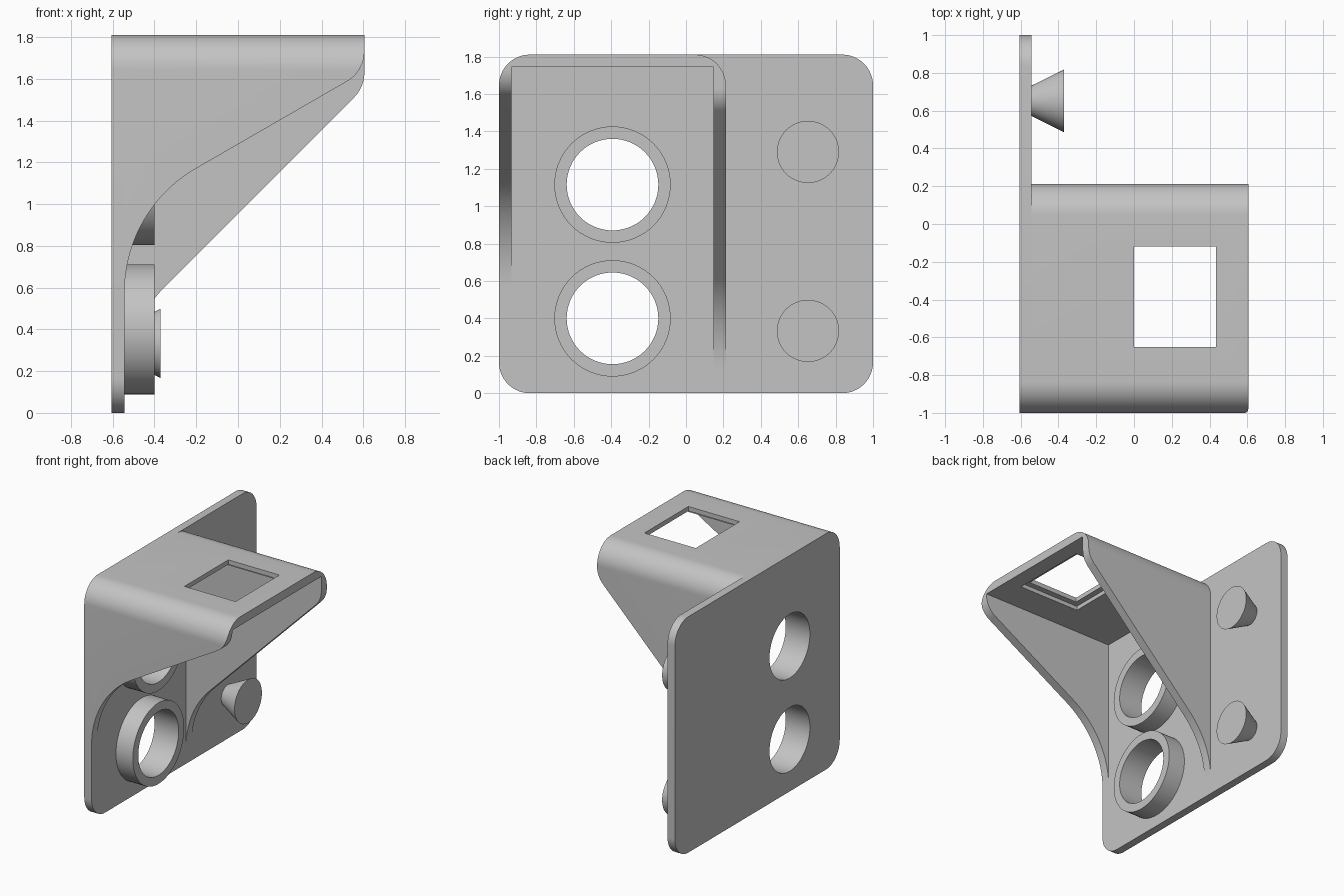
import bpy, bmesh
from math import radians, sin, cos, pi
from mathutils import Vector, Matrix

cube = bpy.data.objects.get("Cube")
if cube:
    bpy.data.objects.remove(cube)

grey = bpy.data.materials.new("light grey")
grey.use_nodes = True
grey.diffuse_color = (0.55, 0.55, 0.55, 1)
grey.node_tree.nodes["Principled BSDF"].inputs["Base Color"].default_value = (0.55, 0.55, 0.55, 1)

BACK, FACE, TIP = -0.605, -0.543, 0.605   # plate back, plate face, hood tip
TOP, WALL, ROUND = 1.81, 0.067, 0.165
HOOD_Y = (-1.0, 0.213)


def finish(name, bm):
    bmesh.ops.recalc_face_normals(bm, faces=bm.faces[:])
    mesh = bpy.data.meshes.new(name)
    bm.to_mesh(mesh)
    bm.free()
    mesh.materials.append(grey)
    obj = bpy.data.objects.new(name, mesh)
    bpy.context.collection.objects.link(obj)
    return obj


def arc(cx, cz, r, start, end, steps=16):
    angles = [radians(start + (end - start) * i / steps) for i in range(steps + 1)]
    return [(cx + r * cos(a), cz + r * sin(a)) for a in angles]


def prism(name, points, axis, lo, hi):
    """Extrude a closed outline along x (outline in y, z) or y (outline in x, z)."""
    bm = bmesh.new()
    place = (lambda a, b: (lo, a, b)) if axis == "x" else (lambda a, b: (a, lo, b))
    face = bm.faces.new([bm.verts.new(place(a, b)) for a, b in points])
    new = bmesh.ops.extrude_face_region(bm, geom=[face])["geom"]
    shift = Vector((hi - lo, 0, 0)) if axis == "x" else Vector((0, hi - lo, 0))
    bmesh.ops.translate(bm, vec=shift, verts=[v for v in new if isinstance(v, bmesh.types.BMVert)])
    return finish(name, bm)


def lathe(name, profile, y, z, steps=64):
    """Revolve a closed (x, radius) profile about an x-parallel axis."""
    bm = bmesh.new()
    rings = [[bm.verts.new((x, y + r * cos(2 * pi * i / steps), z + r * sin(2 * pi * i / steps)))
              for x, r in profile] for i in range(steps)]
    n = len(profile)
    for i in range(steps):
        a, b = rings[i], rings[(i + 1) % steps]
        for j in range(n):
            k = (j + 1) % n
            bm.faces.new((a[j], a[k], b[k], b[j]))
    return finish(name, bm)


def cone(name, x0, x1, r0, r1, y, z):
    bm = bmesh.new()
    place = Matrix.Translation(((x0 + x1) / 2, y, z)) @ Matrix.Rotation(pi / 2, 4, "Y")
    bmesh.ops.create_cone(bm, cap_ends=True, segments=64, radius1=r0, radius2=r1,
                          depth=x1 - x0, matrix=place)
    return finish(name, bm)


def box(name, x0, x1, y0, y1, z0, z1):
    return prism(name, [(x0, z0), (x1, z0), (x1, z1), (x0, z1)], "y", y0, y1)


def cut(obj, cutter):
    mod = obj.modifiers.new("cut", "BOOLEAN")
    mod.operation, mod.solver, mod.object = "DIFFERENCE", "EXACT", cutter
    bpy.context.view_layer.objects.active = obj
    bpy.ops.object.modifier_apply(modifier=mod.name)
    bpy.data.objects.remove(cutter)


# Mounting plate with rounded corners
e = 1 - ROUND
outline = (arc(e, TOP - ROUND, ROUND, 0, 90) + arc(-e, TOP - ROUND, ROUND, 90, 180)
           + arc(-e, ROUND, ROUND, 180, 270) + arc(e, ROUND, ROUND, 270, 360))
plate = prism("mounting_plate", outline, "x", BACK, FACE)
parts = [plate]

# Two holes with raised collars
for label, z in (("upper", 1.115), ("lower", 0.4)):
    cut(plate, cone("hole_cutter", BACK - 0.1, FACE + 0.1, 0.245, 0.245, -0.393, z))
    parts.append(lathe(label + "_collar", [(FACE - 0.01, 0.245), (-0.4, 0.245),
                                           (-0.4, 0.311), (FACE - 0.01, 0.311)], -0.393, z))

# Two flared pegs
for label, z in (("upper", 1.29), ("lower", 0.333)):
    parts.append(cone(label + "_peg", FACE - 0.005, -0.37, 0.078, 0.166, 0.652, z))

# Hood: a channel, round outside and square inside
y0, y1 = HOOD_Y
channel = ([(y1, 0)] + arc(y1 - ROUND, TOP - ROUND, ROUND, 0, 90)
           + arc(y0 + ROUND, TOP - ROUND, ROUND, 90, 180)
           + [(y0, 0), (y0 + WALL, 0), (y0 + WALL, TOP - WALL), (y1 - WALL, TOP - WALL), (y1 - WALL, 0)])
hood = prism("hood", channel, "x", FACE - 0.004, TIP)


def wall_edge(slope, root_z):
    """Region below a wall's lower edge: root curve, straight run, rounded tip."""
    big = 0.68
    root = arc(FACE + big, root_z, big, 180, 90 + slope, 24)
    turn = radians(slope)
    tip_x = TIP - ROUND + ROUND * sin(turn)
    tip_z = root[-1][1] + (tip_x - root[-1][0]) * sin(turn) / cos(turn)
    centre_z = tip_z + ROUND * cos(turn)
    tip = arc(TIP - ROUND, centre_z, ROUND, slope - 90, 0)
    return [(-0.8, -0.5), (-0.8, root_z)] + root + tip + [(0.8, centre_z), (0.8, -0.5)]


# Trim the two side walls, then open the window with its recess below
cut(hood, prism("wall_cutter", wall_edge(30, 0.58), "y", -1.2, -0.4))
cut(hood, prism("wall_cutter", wall_edge(45, 0.13), "y", -0.4, 0.4))
cut(hood, box("window_cutter", 0, 0.435, -0.65, -0.118, 1.6, 1.9))
cut(hood, box("recess_cutter", -0.045, 0.48, -0.695, -0.073, 1.6, TOP - 0.035))
parts.append(hood)

# Smooth the curves, keep the edges sharp
bpy.ops.object.select_all(action="DESELECT")
for obj in parts:
    obj.select_set(True)
bpy.context.view_layer.objects.active = hood
bpy.ops.object.shade_smooth_by_angle(angle=radians(30))
